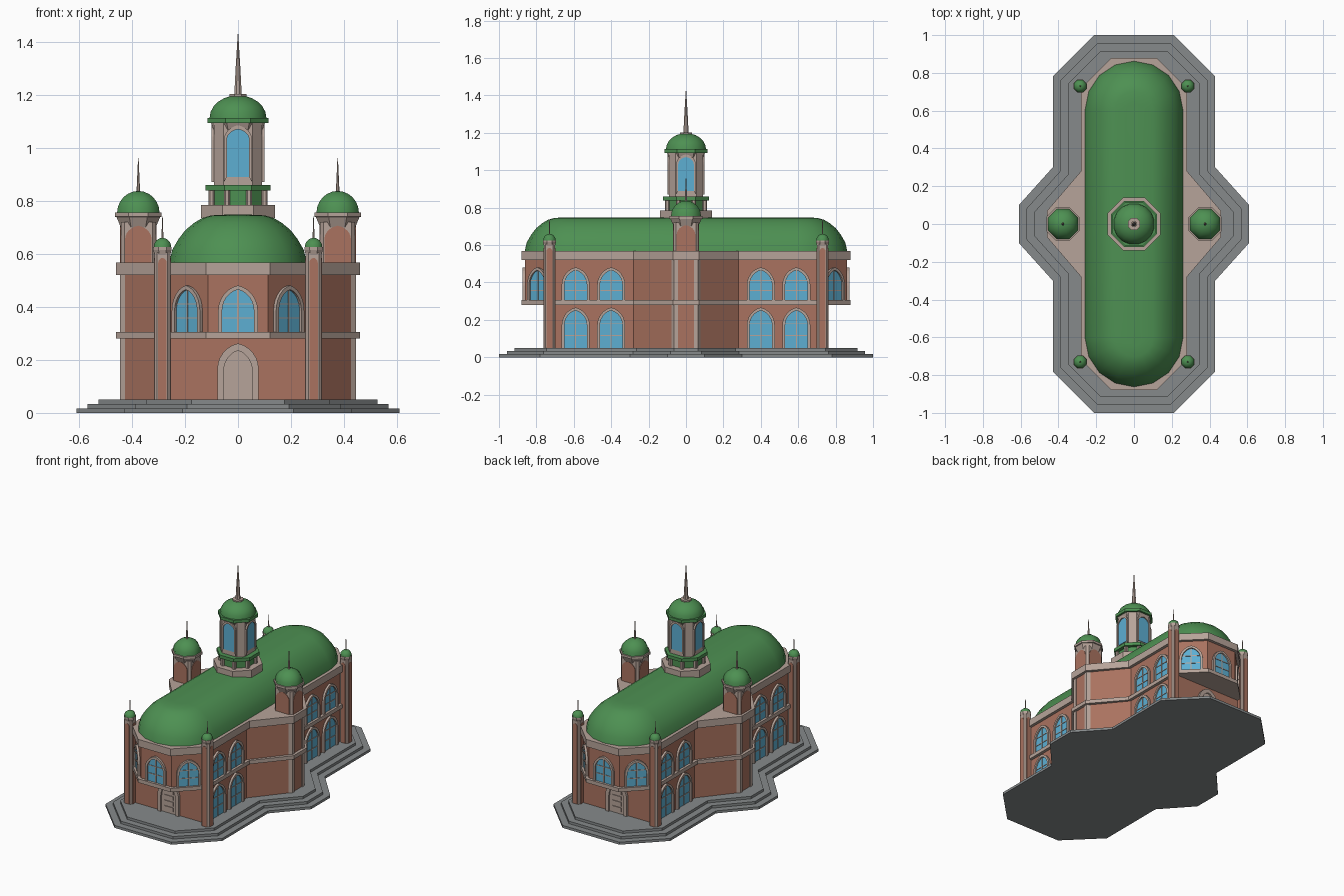
import bpy, bmesh, math
from mathutils import Matrix, Vector

if "Cube" in bpy.data.objects:
    bpy.data.objects.remove(bpy.data.objects["Cube"])


def material(name, rgb):
    m = bpy.data.materials.new(name)
    m.diffuse_color = (*rgb, 1)
    m.use_nodes = True
    m.node_tree.nodes["Principled BSDF"].inputs["Base Color"].default_value = m.diffuse_color
    return m


BRICK = material("brick", (0.40, 0.17, 0.115))
STONE = material("pale stone", (0.47, 0.37, 0.32))
GREEN = material("green roof", (0.075, 0.28, 0.085))
GREY = material("grey steps", (0.24, 0.255, 0.26))
GLASS = material("blue glass", (0.11, 0.43, 0.65))


def finish(name, bm, mat, smooth=False):
    bmesh.ops.recalc_face_normals(bm, faces=bm.faces)
    me = bpy.data.meshes.new(name)
    bm.to_mesh(me)
    bm.free()
    me.materials.append(mat)
    ob = bpy.data.objects.new(name, me)
    bpy.context.collection.objects.link(ob)
    if smooth:
        bpy.ops.object.select_all(action='DESELECT')
        ob.select_set(True)
        bpy.context.view_layer.objects.active = ob
        bpy.ops.object.shade_smooth_by_angle(angle=math.radians(50))
    return ob


def loft(name, rings, mat, smooth=False):
    """Skin a list of equal length 3D rings and cap both ends."""
    bm = bmesh.new()
    vs = [[bm.verts.new(p) for p in r] for r in rings]
    n = len(vs[0])
    for a, b in zip(vs, vs[1:]):
        for i in range(n):
            j = (i + 1) % n
            bm.faces.new((a[i], a[j], b[j], b[i]))
    bm.faces.new(vs[0])
    bm.faces.new(vs[-1])
    return finish(name, bm, mat, smooth)


def prism(name, outline, z0, z1, mat):
    return loft(name, [[(x, y, z) for x, y in outline] for z in (z0, z1)], mat)


def lathe(name, profile, loc, mat, n=8, smooth=False):
    """Profile of (apothem, z), flat side facing forward."""
    k = 1 / math.cos(math.pi / n)
    ang = [2 * math.pi * (i + 0.5) / n for i in range(n)]
    return loft(name, [[(loc[0] + r * k * math.sin(a), loc[1] - r * k * math.cos(a), z)
                        for a in ang] for r, z in profile], mat, smooth)


def dome(name, r, z, h, loc, n=8):
    prof = [(max(r * math.cos(t * math.pi / 12), 0.002), z + h * math.sin(t * math.pi / 12))
            for t in range(7)]
    return lathe(name, prof, loc, GREEN, n, True)


def chamfered(c, h, w):
    """Square with cut corners: half size h, flat half width w."""
    pts = [(-w, -h), (w, -h), (h, -w), (h, w), (w, h), (-w, h), (-h, w), (-h, -w)]
    return [(c[0] + x, c[1] + y) for x, y in pts]


def symmetric(quarter):
    """Mirror a quarter outline (from +y end to the +x side) all round."""
    right = quarter + [(x, -y) for x, y in reversed(quarter)]
    return right + [(-x, y) for x, y in reversed(right)]


def arch(w, z0, zs, zt, seg=6):
    e = math.radians(78)
    side = [(w * (math.cos(e * i / seg) - math.cos(e)) / (1 - math.cos(e)),
             zs + (zt - zs) * math.sin(e * i / seg) / math.sin(e)) for i in range(seg + 1)]
    return [(w, z0)] + side + [(-x, z) for x, z in reversed(side[:-1])] + [(-w, z0)]


def facing(p, a):
    return Matrix.Translation((p[0], p[1], 0)) @ Matrix.Rotation(math.radians(a), 4, 'Z')


def plate(name, pts, p, a, d, mat):
    """Flat panel (u, z) standing d proud of the wall at p, facing angle a."""
    m = facing(p, a)
    return loft(name, [[m @ Vector((u, y, z)) for u, z in pts] for y in (0.005, -d)], mat)


def frame(name, outer, inner, p, a, d, mat):
    bm = bmesh.new()
    m = facing(p, a)
    loops = [[bm.verts.new(m @ Vector((u, y, z))) for u, z in pts]
             for pts, y in ((outer, 0.0), (outer, -d), (inner, -d), (inner, 0.0))]
    for A, B in zip(loops, loops[1:]):
        for i in range(len(A) - 1):
            bm.faces.new((A[i], A[i + 1], B[i + 1], B[i]))
    return finish(name, bm, mat)


def rect(u0, u1, z0, z1):
    return [(u0, z0), (u1, z0), (u1, z1), (u0, z1)]


def window(p, a, z0, zs, zt, w=0.06):
    plate("window_glass", arch(w, z0, zs, zt), p, a, 0.004, GLASS)
    frame("window_frame", arch(w + 0.015, z0, zs, zt + 0.016), arch(w, z0, zs, zt), p, a, 0.014, STONE)
    plate("window_mullion", rect(-0.003, 0.003, z0, zt - 0.002), p, a, 0.008, STONE)
    for k in (0.33, 0.66):
        z = z0 + k * (zt - z0)
        plate("window_bar", rect(-w * 0.95, w * 0.95, z - 0.0025, z + 0.0025), p, a, 0.007, STONE)


# stepped plinth
for i in range(3):
    d = 0.042 * i
    k = 0.414 * d
    prism("plinth_step", symmetric([(0.21 - k, 1 - d), (0.43 - d, 0.78 - k),
                                    (0.43 - d, 0.30 - k), (0.61 - d, 0.10 - k)]),
          i * 0.0167, (i + 1) * 0.0167, GREY)

# brick storeys, ledge and cornice
wing = [(0.26, 0.28), (0.44, 0.06)]
band = symmetric([(0.12, 0.88), (0.28, 0.72), (0.28, 0.28), (0.46, 0.07)])
prism("lower_walls", symmetric([(0.26, 0.72)] + wing), 0.05, 0.285, BRICK)
prism("upper_walls", symmetric([(0.113, 0.86), (0.26, 0.713)] + wing), 0.30, 0.53, BRICK)
prism("ledge", band, 0.28, 0.305, STONE)
prism("cornice", band, 0.52, 0.568, STONE)

# main vaulted roof with rounded ends
rings = []
for d, z in ((0, 0.565), (0.012, 0.615), (0.035, 0.655), (0.062, 0.69),
             (0.095, 0.717), (0.125, 0.735), (0.16, 0.745), (0.22, 0.748)):
    r = 0.26 - d
    ring = []
    for s in (1, -1):
        for i in range(9):
            t = math.pi * i / 8
            ring.append((s * r * math.cos(t), s * (0.603 + r * math.sin(t)), z))
    rings.append(ring)
loft("main_roof", rings, GREEN, True)

# windows and doors
for s in (1, -1):
    front = 0 if s == 1 else 180
    window((0, -0.86 * s), front, 0.305, 0.385, 0.465)
    for t in (1, -1):
        window((0.187 * t, -0.787 * s), front + 45 * s * t, 0.305, 0.385, 0.465)
    for y in (-0.59, -0.40, 0.40, 0.59):
        window((0.26 * s, y), 90 * s, 0.305, 0.385, 0.465)
        window((0.26 * s, y), 90 * s, 0.05, 0.17, 0.25)
    p = (0, -0.72 * s)
    plate("door", arch(0.055, 0.05, 0.15, 0.235), p, front, 0.005, STONE)
    frame("door_frame", arch(0.078, 0.05, 0.165, 0.262), arch(0.055, 0.05, 0.15, 0.235), p, front, 0.016, STONE)
    for i in range(4):
        plate("door_panel", rect(-0.033, 0.033, 0.068 + i * 0.037, 0.093 + i * 0.037), p, front, 0.01, STONE)

# wing corner pilasters
for sx in (1, -1):
    for sy in (1, -1):
        pts = [(0.425, 0.078), (0.445, 0.064), (0.445, 0.042), (0.43, 0.042)]
        prism("wing_pilaster", [(x * sx, y * sy) for x, y in pts], 0.05, 0.53, STONE)

# slim corner turrets
for sx in (1, -1):
    for sy in (1, -1):
        c = (0.285 * sx, 0.73 * sy)
        prism("corner_turret", chamfered(c, 0.03, 0.02), 0.05, 0.605, STONE)
        for a in range(0, 360, 90):
            r = math.radians(a)
            p = (c[0] + 0.03 * math.sin(r), c[1] - 0.03 * math.cos(r))
            plate("turret_panel", arch(0.016, 0.05, 0.565, 0.585), p, a, 0.002, BRICK)
        lathe("turret_cap", [(0.029, 0.595), (0.035, 0.615), (0.035, 0.625)], c, STONE)
        dome("turret_dome", 0.033, 0.625, 0.035, c)
        lathe("turret_spire", [(0.004, 0.655), (0.001, 0.74)], c, STONE)

# side towers over the wings
for s in (1, -1):
    c = (0.376 * s, 0)
    prism("side_tower", chamfered(c, 0.066, 0.053), 0.56, 0.72, STONE)
    for a in range(0, 360, 90):
        r = math.radians(a)
        p = (c[0] + 0.066 * math.sin(r), 0 - 0.066 * math.cos(r))
        plate("tower_panel", arch(0.05, 0.568, 0.655, 0.706), p, a, 0.003, BRICK)
    lathe("tower_flare", [(0.066, 0.70), (0.082, 0.738), (0.088, 0.74), (0.088, 0.755)], c, STONE)
    dome("tower_dome", 0.08, 0.755, 0.082, c)
    lathe("tower_spire", [(0.007, 0.83), (0.001, 0.962)], c, STONE)

# central lantern: drum, balcony, windowed shaft, dome and spire
O = (0, 0)
lathe("drum", [(0.14, 0.735), (0.14, 0.785)], O, STONE)
lathe("balcony_wall", [(0.098, 0.785), (0.098, 0.845)], O, GREEN)
lathe("balcony_rail", [(0.122, 0.838), (0.122, 0.86)], O, GREEN)
for i in range(8):
    a = math.pi * (i + 0.5) / 4
    c = (0.108 * math.sin(a), -0.108 * math.cos(a))
    prism("balcony_post", chamfered(c, 0.012, 0.006), 0.785, 0.84, STONE)
prism("lantern_shaft", chamfered(O, 0.09, 0.055), 0.85, 1.10, STONE)
for a in range(0, 360, 90):
    r = math.radians(a)
    p = (0.09 * math.sin(r), -0.09 * math.cos(r))
    plate("lantern_glass", arch(0.042, 0.89, 1.03, 1.07), p, a, 0.003, GLASS)
    frame("lantern_frame", arch(0.053, 0.87, 1.03, 1.085), arch(0.042, 0.89, 1.03, 1.07), p, a, 0.01, STONE)
lathe("lantern_flare", [(0.088, 1.06), (0.103, 1.096)], O, STONE)
lathe("lantern_cornice", [(0.115, 1.093), (0.115, 1.113)], O, GREEN)
dome("lantern_dome", 0.107, 1.113, 0.085, O, 16)
lathe("spire_base", [(0.032, 1.19), (0.032, 1.202)], O, STONE)
lathe("spire", [(0.014, 1.20), (0.009, 1.30), (0.001, 1.43)], O, STONE)
